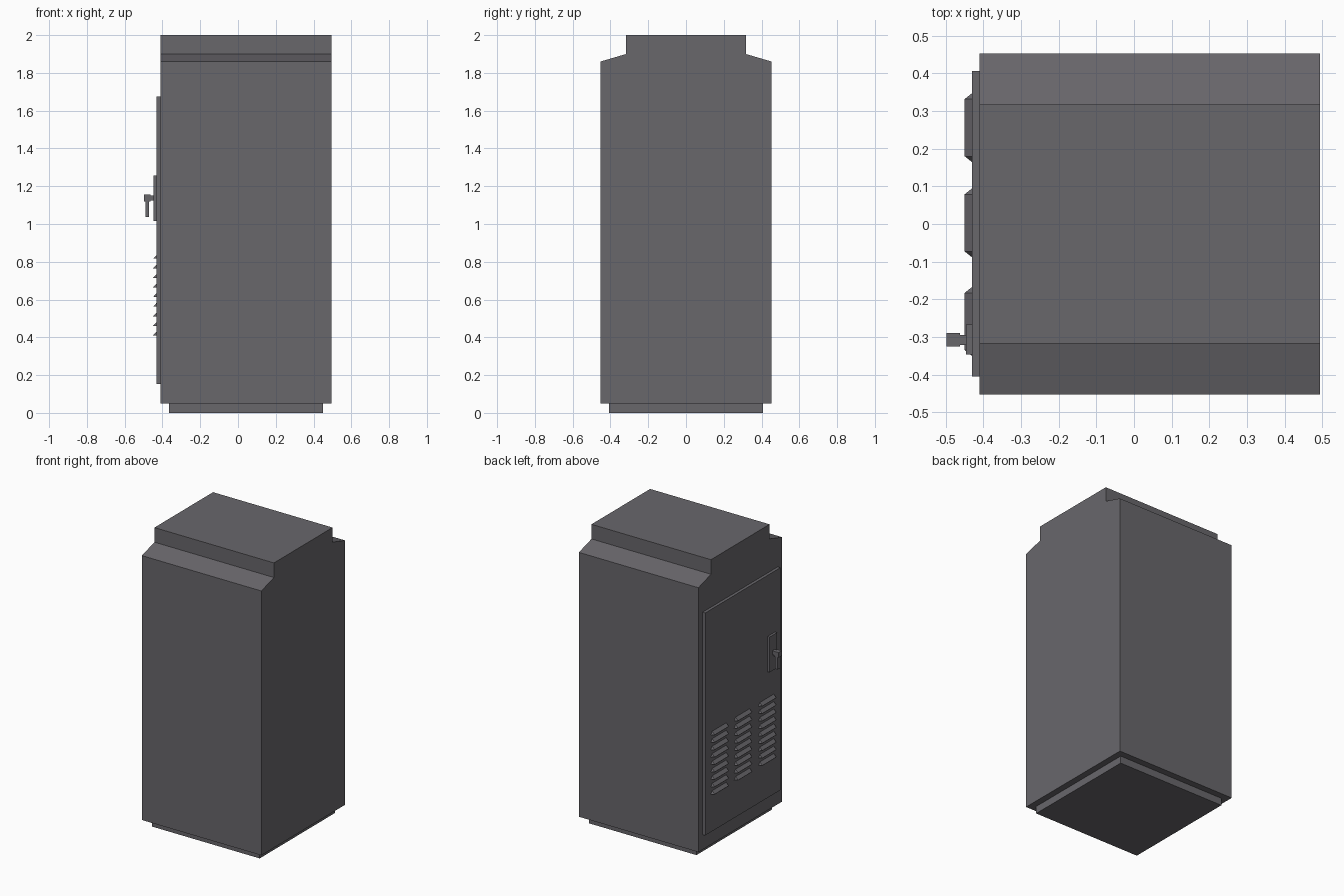
import bpy

if "Cube" in bpy.data.objects:
    bpy.data.objects.remove(bpy.data.objects["Cube"])

grey = bpy.data.materials.new("dark_grey")
grey.diffuse_color = (0.14, 0.135, 0.148, 1)
grey.use_nodes = True
grey.node_tree.nodes["Principled BSDF"].inputs["Base Color"].default_value = grey.diffuse_color


def mesh(name, verts, faces):
    me = bpy.data.meshes.new(name)
    me.from_pydata(verts, [], faces)
    me.materials.append(grey)
    ob = bpy.data.objects.new(name, me)
    bpy.context.collection.objects.link(ob)
    return ob


def loft(name, a, b):
    """Solid between two matching outlines."""
    n = len(a)
    faces = [tuple(range(n))[::-1], tuple(range(n, 2 * n))]
    faces += [(i, (i + 1) % n, n + (i + 1) % n, n + i) for i in range(n)]
    return mesh(name, a + b, faces)


def box(name, x, y, z):
    ring = [(x[0], y[0]), (x[1], y[0]), (x[1], y[1]), (x[0], y[1])]
    return loft(name, [(*p, z[0]) for p in ring], [(*p, z[1]) for p in ring])


# cabinet body: side profile with stepped, sloped shoulders
half = [(0.453, 0.05), (0.453, 1.86), (0.317, 1.90), (0.317, 2.0)]
profile = half + [(-y, z) for y, z in reversed(half)]
loft("cabinet_body", [(-0.411, y, z) for y, z in profile],
     [(0.494, y, z) for y, z in profile])

# plinth
box("plinth", (-0.365, 0.45), (-0.408, 0.408), (0, 0.05))

# door on the left side
box("door", (-0.431, -0.411), (-0.405, 0.407), (0.152, 1.675))

# louvre vents: tapered hoods, three columns of nine
for col, yc in enumerate((-0.259, 0.003, 0.256)):
    for row in range(9):
        z = 0.41 + row * 0.0508
        w, v = 0.091, 0.076
        mesh(f"louvre_{col}_{row}",
             [(-0.431, yc - w, z), (-0.431, yc + w, z),
              (-0.45, yc + v, z), (-0.45, yc - v, z),
              (-0.431, yc - v, z + 0.02), (-0.431, yc + v, z + 0.02)],
             [(0, 1, 2, 3), (3, 2, 5, 4), (0, 3, 4), (1, 5, 2), (0, 4, 5, 1)])

# handle: plate, neck, head and hanging lever
box("handle_plate", (-0.447, -0.431), (-0.347, -0.267), (1.015, 1.257))
box("handle_neck", (-0.464, -0.447), (-0.321, -0.295), (1.125, 1.152))
box("handle_head", (-0.498, -0.462), (-0.325, -0.29), (1.12, 1.155))
box("handle_lever", (-0.491, -0.471), (-0.325, -0.29), (1.037, 1.12))
